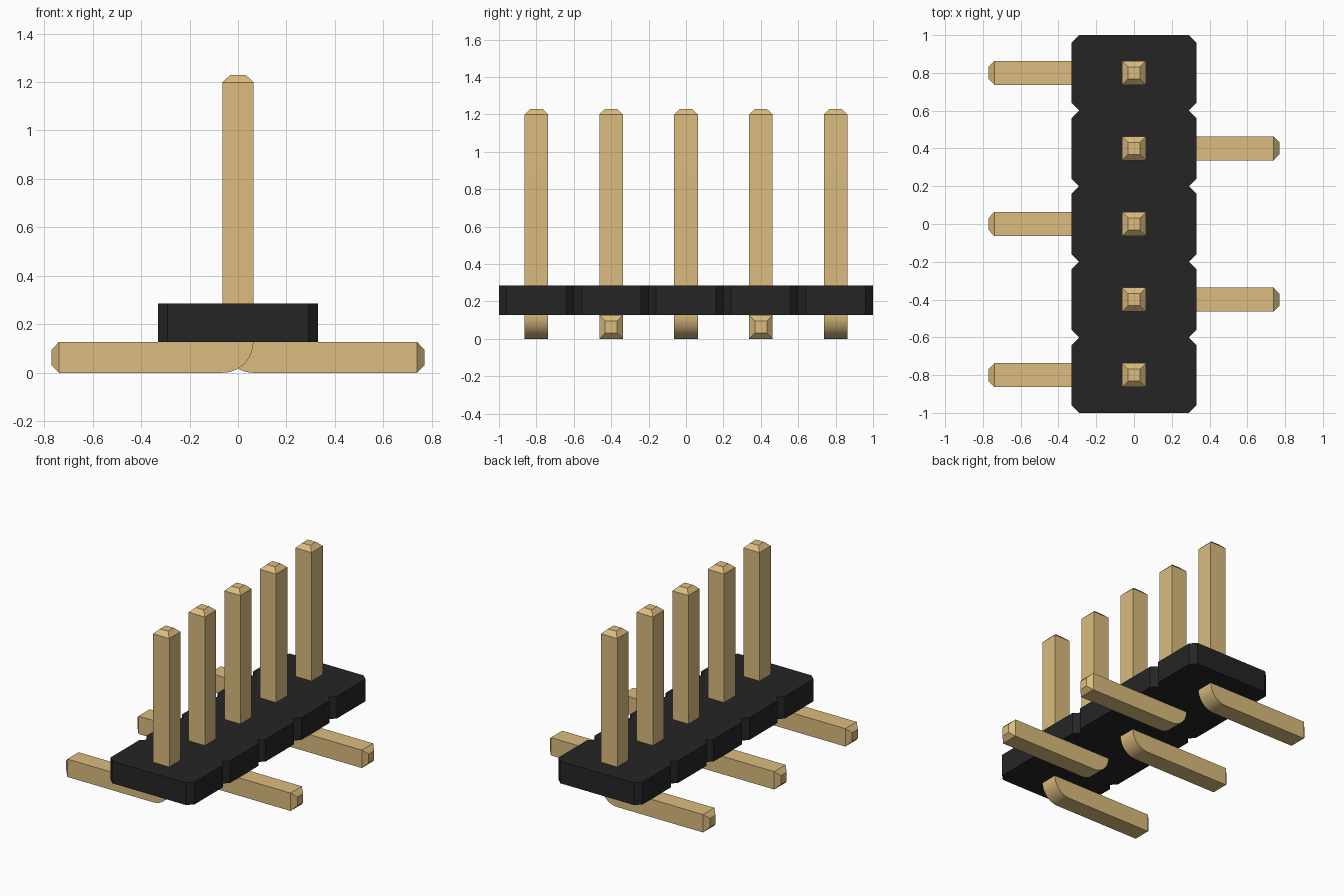
import bpy, bmesh, math

if "Cube" in bpy.data.objects:
    bpy.data.objects.remove(bpy.data.objects["Cube"])


def material(name, rgb):
    mat = bpy.data.materials.new(name)
    mat.use_nodes = True
    mat.diffuse_color = (*rgb, 1)
    mat.node_tree.nodes["Principled BSDF"].inputs["Base Color"].default_value = (*rgb, 1)
    return mat


BLACK = material("black plastic", (0.019, 0.0185, 0.0185))
GOLD = material("gold metal", (0.708, 0.504, 0.21))

PITCH, COUNT = 0.4, 5
W = 0.127                    # pin thickness
H = W / 2
BODY_TOP, BODY_HALF, CHAMFER = 0.285, 0.33, 0.04
PIN_TOP, LEG_END, TIP = 1.23, 0.77, 0.031
ROWS = [(i - (COUNT - 1) / 2) * PITCH for i in range(COUNT)]


def finish(bm, name, mat):
    bmesh.ops.remove_doubles(bm, verts=bm.verts, dist=1e-5)
    bmesh.ops.recalc_face_normals(bm, faces=bm.faces)
    mesh = bpy.data.meshes.new(name)
    bm.to_mesh(mesh)
    bm.free()
    mesh.materials.append(mat)
    obj = bpy.data.objects.new(name, mesh)
    bpy.context.collection.objects.link(obj)
    return obj


# Notched housing: one chamfered outline around all positions
def build_housing():
    half = PITCH / 2
    side = []
    for y in ROWS:
        side += [(BODY_HALF - CHAMFER, y - half), (BODY_HALF, y - half + CHAMFER),
                 (BODY_HALF, y + half - CHAMFER), (BODY_HALF - CHAMFER, y + half)]
    side = list(dict.fromkeys((round(x, 4), round(y, 4)) for x, y in side))
    outline = side + [(-x, y) for x, y in reversed(side)]
    bm = bmesh.new()
    face = bm.faces.new([bm.verts.new((x, y, W)) for x, y in outline])
    top = bmesh.ops.extrude_face_region(bm, geom=[face], use_keep_orig=True)["geom"]
    bmesh.ops.translate(bm, vec=(0, 0, BODY_TOP - W),
                        verts=[v for v in top if isinstance(v, bmesh.types.BMVert)])
    finish(bm, "housing", BLACK)


# Bent square pin: sections swept down the post, round the bend, along the leg
def build_pin(name, y, side, steps=16):
    q = H / 2
    # each section is (inner point, outer point, half width), leg toward +x
    sections = [((q, PIN_TOP), (-q, PIN_TOP), q),
                ((H, PIN_TOP - TIP), (-H, PIN_TOP - TIP), H)]
    for i in range(steps + 1):
        a = math.pi / 2 * i / steps
        sections.append(((H, W), (H - W * math.cos(a), W - W * math.sin(a)), H))
    sections += [((LEG_END - TIP, W), (LEG_END - TIP, 0), H),
                 ((LEG_END, W - q), (LEG_END, q), q)]
    bm = bmesh.new()
    rings = []
    for inner, outer, w in sections:
        rings.append([bm.verts.new((side * p[0], y + s, p[1]))
                      for p, s in ((inner, -w), (inner, w), (outer, w), (outer, -w))])
    for a, b in zip(rings, rings[1:]):
        for j in range(4):
            k = (j + 1) % 4
            bm.faces.new((a[j], a[k], b[k], b[j]))
    bm.faces.new(rings[0])
    bm.faces.new(rings[-1])
    bmesh.ops.dissolve_degenerate(bm, edges=bm.edges, dist=1e-6)
    pin = finish(bm, name, GOLD)
    bpy.ops.object.select_all(action="DESELECT")
    pin.select_set(True)
    bpy.context.view_layer.objects.active = pin
    bpy.ops.object.shade_smooth_by_angle(angle=math.radians(20))


build_housing()
for n, row in enumerate(ROWS):
    build_pin(f"pin_{n + 1}", row, -1 if n % 2 == 0 else 1)
